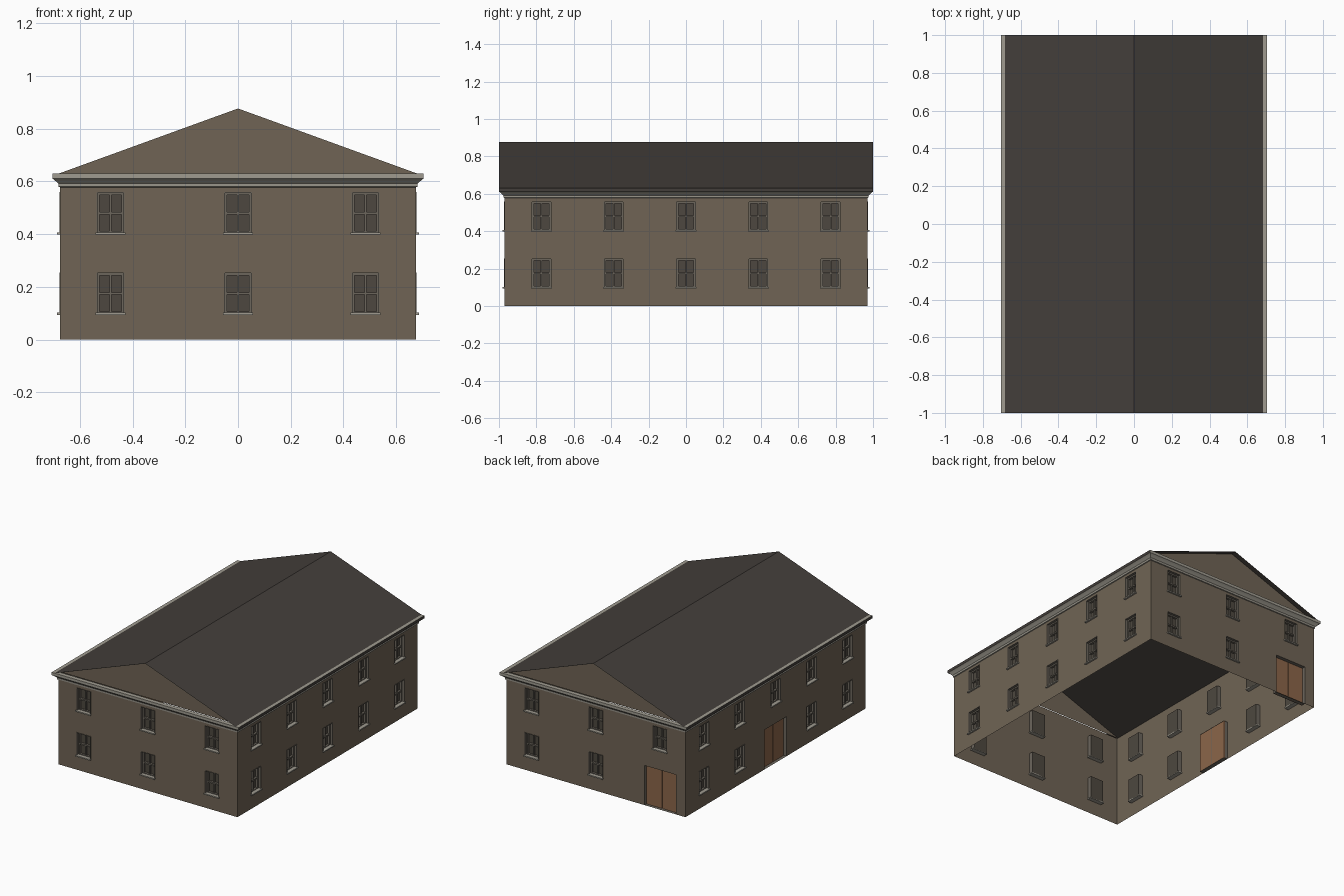
import bpy, bmesh, math
from mathutils import Matrix, Vector

cube = bpy.data.objects.get("Cube")
if cube:
    bpy.data.objects.remove(cube)


def material(name, r, g, b):
    m = bpy.data.materials.new(name)
    m.use_nodes = True
    m.diffuse_color = (r, g, b, 1)
    m.node_tree.nodes["Principled BSDF"].inputs["Base Color"].default_value = (r, g, b, 1)
    return m


WALL = material("brown_wall", .16, .127, .09)
ROOF = material("dark_roof", .057, .049, .043)
TRIM = material("grey_stone_trim", .35, .33, .28)
FRAME = material("window_frame", .15, .133, .108)
GLASS = material("dark_glass", .075, .064, .05)
WOOD = material("door_wood", .26, .133, .068)

HX, HY = .675, .97          # wall half sizes
EAVE, RIDGE = .63, .878
WIN_W, WIN_H = .1, .155
DOOR_W, DOOR_H = .236, .27
DEPTH = .03                 # recess of windows and doors


def finish(bm, name, mats, matrix=Matrix()):
    mesh = bpy.data.meshes.new(name)
    bm.to_mesh(mesh)
    bm.free()
    for m in mats:
        mesh.materials.append(m)
    obj = bpy.data.objects.new(name, mesh)
    obj.matrix_world = matrix
    bpy.context.collection.objects.link(obj)
    return obj


def quad(bm, pts, mat=0):
    f = bm.faces.new([bm.verts.new(p) for p in pts])
    f.material_index = mat
    return f


def box(bm, u0, u1, d0, d1, z0, z1, mat=0):
    size = Matrix.Diagonal((u1 - u0, d1 - d0, z1 - z0, 1))
    mid = Matrix.Translation(((u0 + u1) / 2, (d0 + d1) / 2, (z0 + z1) / 2))
    made = bmesh.ops.create_cube(bm, size=1, matrix=mid @ size)
    for f in {f for v in made["verts"] for f in v.link_faces}:
        f.material_index = mat


def reveal(bm, u0, u1, z0, z1, mat=0):
    # four inner sides of an opening
    ring = [(u0, z0), (u1, z0), (u1, z1), (u0, z1)]
    for (a, b), (c, d) in zip(ring, ring[1:] + ring[:1]):
        quad(bm, [(a, 0, b), (c, 0, d), (c, DEPTH, d), (a, DEPTH, b)], mat)


def add_wall(name, half, openings, matrix):
    # flat wall skin split on the opening edges, leaving the holes out
    us = sorted({-half, half} | {round(v, 4) for o in openings for v in o[:2]})
    zs = sorted({0, EAVE} | {round(v, 4) for o in openings for v in o[2:]})
    bm = bmesh.new()
    for u0, u1 in zip(us, us[1:]):
        for z0, z1 in zip(zs, zs[1:]):
            u, z = (u0 + u1) / 2, (z0 + z1) / 2
            if not any(o[0] < u < o[1] and o[2] < z < o[3] for o in openings):
                quad(bm, [(u0, 0, z0), (u1, 0, z0), (u1, 0, z1), (u0, 0, z1)])
    bmesh.ops.remove_doubles(bm, verts=bm.verts, dist=.0005)
    finish(bm, name, [WALL], matrix)


def add_window(bm, u0, u1, z0, z1):
    reveal(bm, u0, u1, z0, z1)
    quad(bm, [(u0, DEPTH, z0), (u1, DEPTH, z0), (u1, DEPTH, z1), (u0, DEPTH, z1)], 1)
    u, z, t = (u0 + u1) / 2, (z0 + z1) / 2, .009
    front, back = DEPTH - .016, DEPTH - .001
    # sash border, then glazing bars
    for a in (u0, u1 - t):
        box(bm, a, a + t, front, back, z0, z1)
    for b in (z0, z - t / 2, z1 - t):
        box(bm, u0 + t, u1 - t, front, back, b, b + t)
    box(bm, u - .004, u + .004, front + .004, back, z0 + t, z1 - t)
    # thin outer casing and projecting sill
    for a in (u0 - .003, u1):
        box(bm, a, a + .003, -.003, 0, z0, z1)
    box(bm, u0 - .003, u1 + .003, -.003, 0, z1, z1 + .003)
    box(bm, u0 - .006, u1 + .006, -.012, DEPTH, z0 - .003, z0 + .005, 2)


def add_door(bm, u0, u1, z0, z1):
    reveal(bm, u0, u1, z0, z1, 1)
    u, gap = (u0 + u1) / 2, .002
    for a, b in ((u0, u - gap), (u + gap, u1)):
        box(bm, a, b, DEPTH - .008, DEPTH, z0, z1 - .002)
    box(bm, u - gap, u + gap, DEPTH - .003, DEPTH, z0, z1 - .002, 1)


# walls with openings; each side is built facing front, then turned
three = (-.484, 0, .484)
five = (-.773, -.387, 0, .387, .773)
sides = [("front", 0, HX, HY, three, None),
         ("left", 90, HY, HX, five, None),
         ("back", 180, HX, HY, three, .484),
         ("right", 270, HY, HX, five, 0)]
for name, angle, half, dist, columns, door_u in sides:
    turn = Matrix.Rotation(math.radians(angle), 4, 'Z') @ Matrix.Translation((0, -dist, 0))
    windows, doors = [], []
    for u in columns:
        for base in (.097, .402):
            if u == door_u and base < .2:
                doors.append((u - DOOR_W / 2, u + DOOR_W / 2, 0, DOOR_H))
            else:
                windows.append((u - WIN_W / 2, u + WIN_W / 2, base, base + WIN_H))
    add_wall(name + "_wall", half, windows + doors, turn)
    bm = bmesh.new()
    for w in windows:
        add_window(bm, *w)
    finish(bm, name + "_windows", [FRAME, GLASS, TRIM], turn)
    if doors:
        bm = bmesh.new()
        for d in doors:
            add_door(bm, *d)
        finish(bm, name + "_door", [WOOD, FRAME], turn)

# moulded cornice swept around the building
profile = [(0, .578), (.006, .58), (.007, .592), (.012, .596), (.018, .602),
           (.025, .608), (.03, .611), (.03, EAVE), (0, EAVE)]
bm = bmesh.new()
rings = [[bm.verts.new((sx * (HX + o), sy * (HY + o), z))
          for sx, sy in ((-1, -1), (1, -1), (1, 1), (-1, 1))] for o, z in profile]
for low, high in zip(rings, rings[1:]):
    for i in range(4):
        j = (i + 1) % 4
        f = bm.faces.new((low[i], low[j], high[j], high[i]))
        f.normal_update()
        # dark gutter edge along the eaves
        if abs(f.normal.x) > .9 and f.calc_center_median().z > .615:
            f.material_index = 1
finish(bm, "cornice", [TRIM, ROOF])

# gable triangles
for name, s in (("front_gable", -1), ("back_gable", 1)):
    bm = bmesh.new()
    quad(bm, [(s * -.68, s * .965, EAVE), (0, s * .965, RIDGE - .001), (s * .68, s * .965, EAVE)])
    finish(bm, name, [WALL])

# roof slopes overhanging the gables
bm = bmesh.new()
for s in (-1, 1):
    quad(bm, [(s * .682, -s, EAVE), (s * .682, s, EAVE), (0, s, RIDGE), (0, -s, RIDGE)])
bmesh.ops.remove_doubles(bm, verts=bm.verts, dist=.0005)
finish(bm, "roof", [ROOF])
